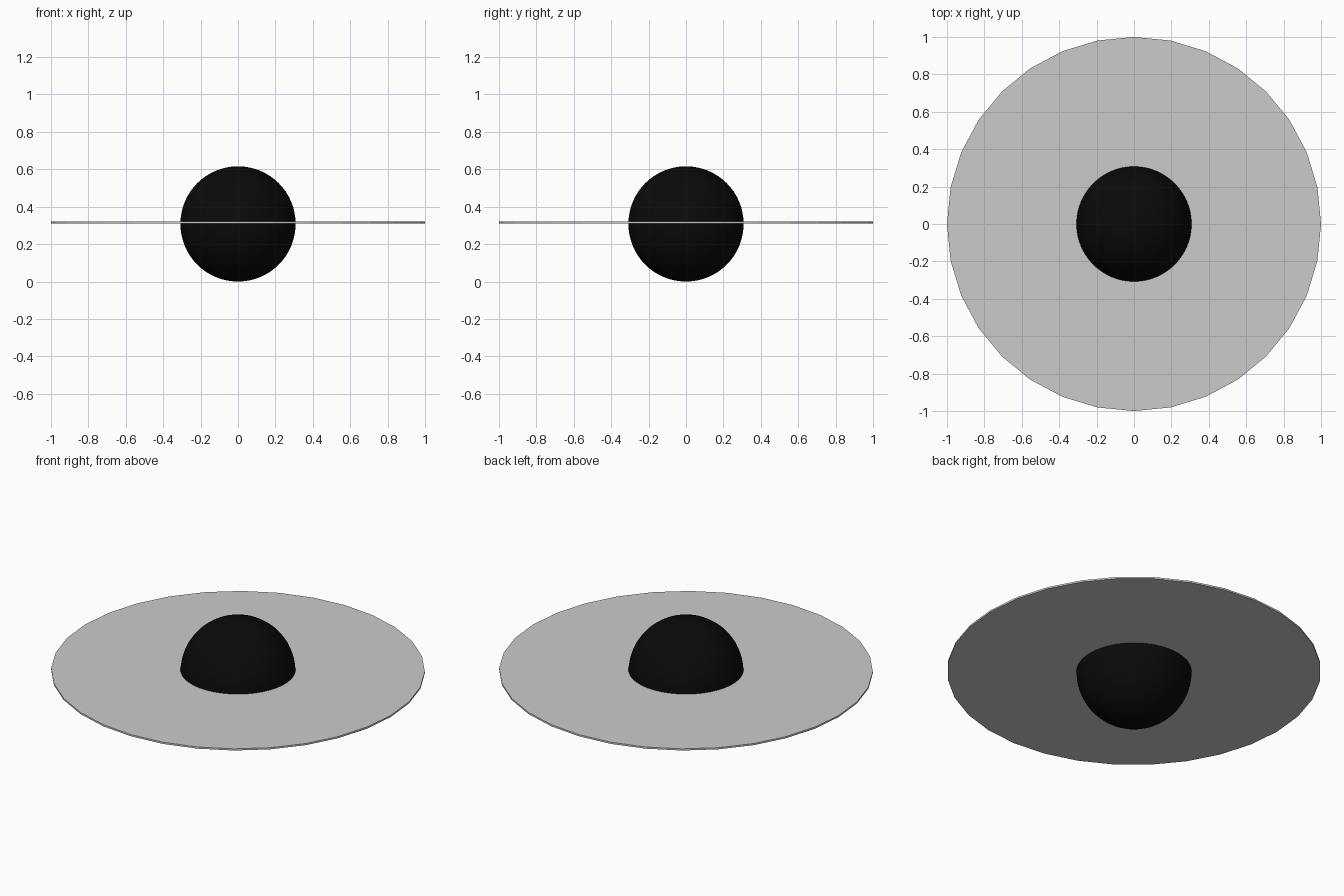
import bpy

if "Cube" in bpy.data.objects:
    bpy.data.objects.remove(bpy.data.objects["Cube"])

R = 0.308

# Dark central ball
bpy.ops.mesh.primitive_uv_sphere_add(segments=64, ring_count=32, radius=R, location=(0, 0, R))
ball = bpy.context.object
ball.name = "dark_ball"
bpy.ops.object.shade_smooth()
mat = bpy.data.materials.new("black")
mat.diffuse_color = (0.003, 0.003, 0.003, 1)
mat.use_nodes = True
mat.node_tree.nodes["Principled BSDF"].inputs["Base Color"].default_value = mat.diffuse_color
ball.data.materials.append(mat)

# Thin flat 32-sided disc around the ball
bpy.ops.mesh.primitive_cylinder_add(vertices=32, radius=1.0, depth=0.01, location=(0, 0, 0.315))
bpy.context.object.name = "flat_disc"
